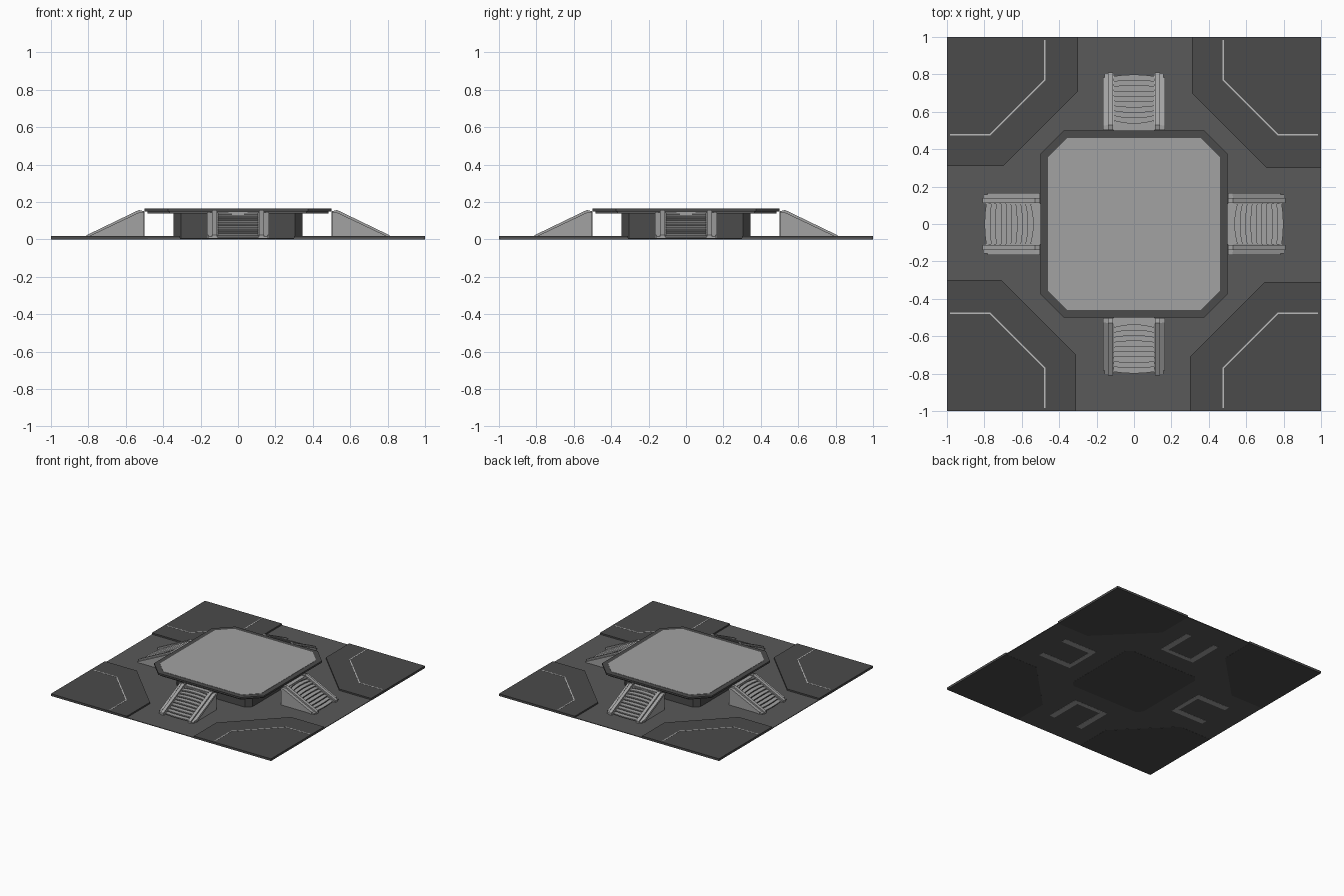
import bpy, math
from mathutils import Vector

if "Cube" in bpy.data.objects:
    bpy.data.objects.remove(bpy.data.objects["Cube"])


def grey(name, v):
    m = bpy.data.materials.new(name)
    m.diffuse_color = (v, v, v, 1)
    m.use_nodes = True
    m.node_tree.nodes["Principled BSDF"].inputs["Base Color"].default_value = m.diffuse_color
    return m


DARK, FLOOR, LIGHT, PALE = (grey(n, v) for n, v in
    [("dark", .07), ("floor_grey", .1), ("light", .36), ("pale", .5)])


def extrude(name, pts, vec, mat):
    """Solid made by sweeping a planar outline along vec."""
    n, vec = len(pts), Vector(vec)
    a = [Vector(p) for p in pts]
    normal = Vector()
    for i in range(n):
        normal += a[i].cross(a[(i + 1) % n])
    if normal.dot(vec) < 0:
        a.reverse()
    faces = [list(range(n))[::-1], list(range(n, 2 * n))]
    faces += [[i, (i + 1) % n, n + (i + 1) % n, n + i] for i in range(n)]
    me = bpy.data.meshes.new(name)
    me.from_pydata(a + [p + vec for p in a], [], faces)
    me.materials.append(mat)
    ob = bpy.data.objects.new(name, me)
    bpy.context.collection.objects.link(ob)
    return ob


def slab(name, pts, z0, z1, mat):
    return extrude(name, [(x, y, z0) for x, y in pts], (0, 0, z1 - z0), mat)


def octagon(h, c):
    return [(h, -c), (h, c), (c, h), (-c, h), (-h, c), (-h, -c), (-c, -h), (c, -h)]


def four(ob):
    """Repeat a part around the centre every 90 degrees."""
    for k in range(1, 4):
        o = ob.copy()
        o.rotation_euler.z = k * math.pi / 2
        bpy.context.collection.objects.link(o)


# cross-shaped floor
slab("floor", [(-1, -.99), (-.99, -1), (.99, -1), (1, -.99),
               (1, .99), (.99, 1), (-.99, 1), (-1, .99)], .001, .006, FLOOR)

# raised corner pads with a thin light line
four(slab("corner_pad", [(1, 1), (.31, 1), (.31, .7), (.71, .3), (1, .3)], 0, .018, DARK))
four(slab("pad_line", [(.473, .985), (.473, .768), (.768, .473), (.985, .473),
                       (.985, .481), (.771, .481), (.481, .771), (.481, .985)], .017, .019, PALE))

# central platform
slab("platform_base", octagon(.345, .305), 0, .14, DARK)
slab("platform_underside", octagon(.485, .365), .138, .151, FLOOR)
slab("platform_rim", octagon(.5, .375), .15, .164, DARK)
slab("platform_deck", octagon(.46, .357), .155, .166, LIGHT)


def side(name, y0, y1, profile, mat):
    """Stair side piece, on both sides of the flight."""
    for s in (-1, 1):
        four(extrude(name, [(x, s * y0, z) for x, z in profile], (0, s * (y1 - y0), 0), mat))


# stair sides: outer wall, cap and inner rail
side("stair_wall", .108, .157, [(.502, 0), (.802, 0), (.802, .014), (.53, .143), (.502, .143)], LIGHT)
side("stair_outer_rail", .150, .165, [(.502, .128), (.502, .145), (.527, .145), (.782, .024),
                                      (.782, .008), (.767, .008), (.527, .128)], LIGHT)
side("stair_inner_rail", .112, .138, [(.502, .14), (.502, .15), (.53, .157), (.81, .022),
                                      (.81, .004), (.795, .004), (.53, .135)], LIGHT)
four(slab("stair_landing", [(.5, -.11), (.535, -.11), (.535, .11), (.5, .11)], 0, .148, LIGHT))

# treads with bowed noses over darker recessed risers
STEPS = 10
for i in range(STEPS):
    t = i / (STEPS - 1)
    front = .79 - .235 * t
    top = .018 + .125 * t
    bow = .024 * (t - .35)
    ys = [-.108 + .216 * j / 10 for j in range(11)]

    def outline(f):
        return [(.51, -.108)] + [(f - bow * (1 - (y / .108) ** 2), y) for y in ys] + [(.51, .108)]
    four(slab("riser", outline(front - .006), max(0, top - .016), top - .004, DARK))
    four(slab("tread", outline(front), top - .005, top, LIGHT))
